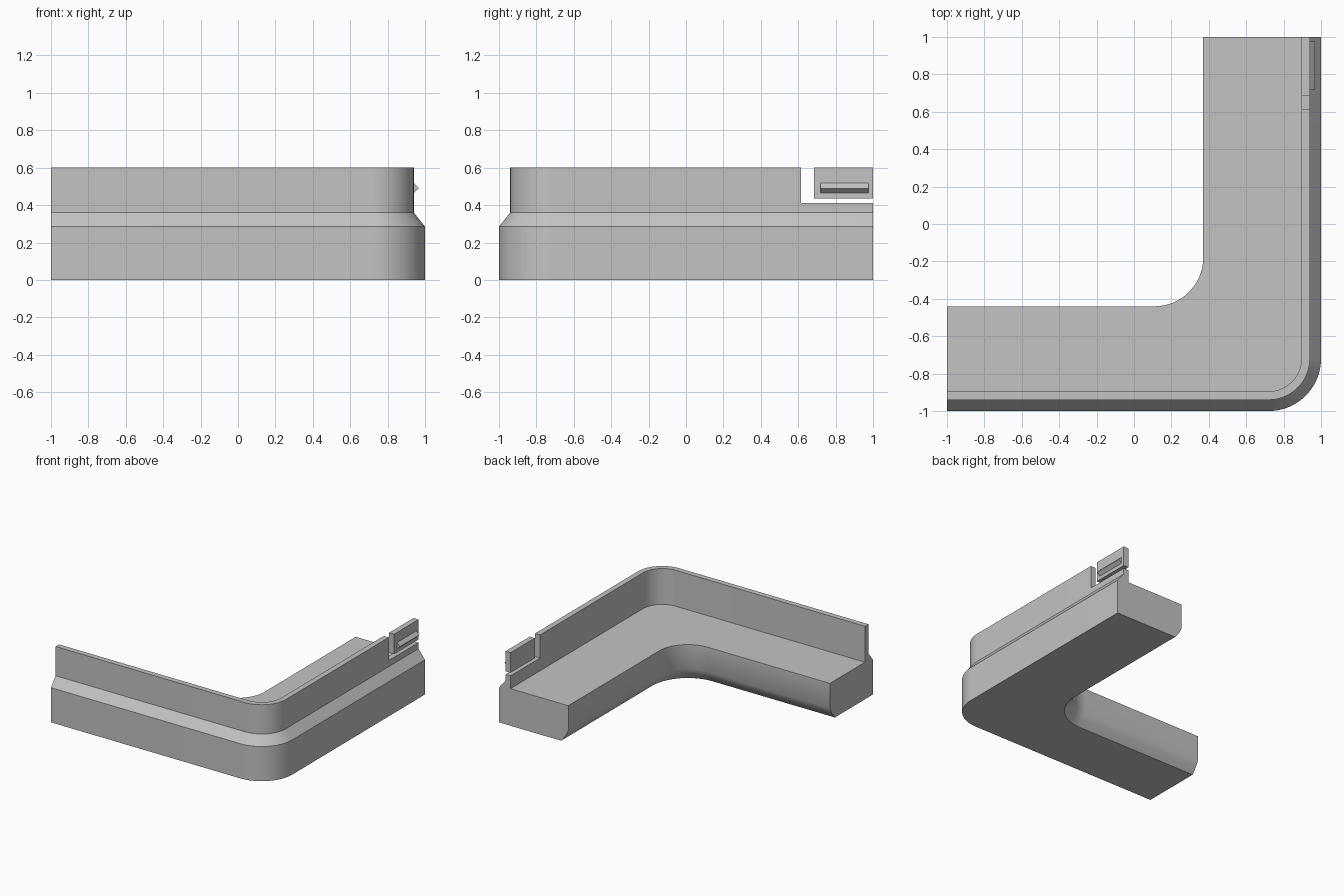
import bpy, bmesh, math

if "Cube" in bpy.data.objects:
    bpy.data.objects.remove(bpy.data.objects["Cube"])

grey = bpy.data.materials.new("plain grey")
grey.diffuse_color = (0.55, 0.55, 0.55, 1)
grey.use_nodes = True
grey.node_tree.nodes["Principled BSDF"].inputs["Base Color"].default_value = grey.diffuse_color


def make_object(name, bm):
    bmesh.ops.recalc_face_normals(bm, faces=bm.faces)
    mesh = bpy.data.meshes.new(name)
    bm.to_mesh(mesh)
    bm.free()
    mesh.materials.append(grey)
    ob = bpy.data.objects.new(name, mesh)
    bpy.context.collection.objects.link(ob)
    return ob


def box(name, lo, hi):
    bm = bmesh.new()
    bmesh.ops.create_cube(bm, size=1)
    for v in bm.verts:
        v.co = [lo[i] + (v.co[i] + 0.5) * (hi[i] - lo[i]) for i in range(3)]
    return make_object(name, bm)


def l_path(cx, cy, r, z, steps=20):
    """Left end, rounded corner, back end of one L-shaped line."""
    pts = [(-1, cy - r, z)]
    for i in range(steps + 1):
        a = -math.pi / 2 + math.pi / 2 * i / steps
        pts.append((cx + r * math.cos(a), cy + r * math.sin(a), z))
    return pts + [(cx + r, 1, z)]


# Corner frame: section lofted round the corner
outer = [(0, 0), (0, 0.285), (0.06, 0.36), (0.06, 0.6), (0.105, 0.6), (0.105, 0.305)]
inner = [(0, 0.305), (0, 0.1), (0.027, 0.047), (0.065, 0)]   # set-back, height
paths = [l_path(0.72, -0.72, 0.28 - d, z) for d, z in outer]
paths += [l_path(0.11, -0.18, 0.26 + d, z) for d, z in inner]
bm = bmesh.new()
rows = [[bm.verts.new(p) for p in path] for path in paths]
for a, b in zip(rows, rows[1:] + rows[:1]):
    for i in range(len(a) - 1):
        bm.faces.new((a[i], a[i + 1], b[i + 1], b[i]))
for end in (0, -1):
    bm.faces.new([r[end] for r in rows])
frame = make_object("corner_frame", bm)

# Gap in the wall at the back end
cutter = box("gap_cutter", (0.85, 0.615, 0.41), (1.1, 1.1, 0.7))
cutter.hide_render = True
mod = frame.modifiers.new("gap", 'BOOLEAN')
mod.operation, mod.solver, mod.object = 'DIFFERENCE', 'EXACT', cutter
bpy.context.view_layer.objects.active = frame
frame.select_set(True)
bpy.ops.object.modifier_apply(modifier="gap")
bpy.data.objects.remove(cutter)
bpy.ops.object.shade_smooth_by_angle(angle=math.radians(33))

# Latch tab standing in the gap
box("latch_tab", (0.895, 0.685, 0.435), (0.94, 1, 0.6))

# Triangular catch ridge on the tab
bm = bmesh.new()
ends = [[bm.verts.new((x, y, z)) for x, z in ((0.94, 0.465), (0.967, 0.49), (0.94, 0.517))]
        for y in (0.72, 0.975)]
for i in range(3):
    j = (i + 1) % 3
    bm.faces.new((ends[0][i], ends[0][j], ends[1][j], ends[1][i]))
for tri in ends:
    bm.faces.new(tri)
make_object("catch_ridge", bm)
